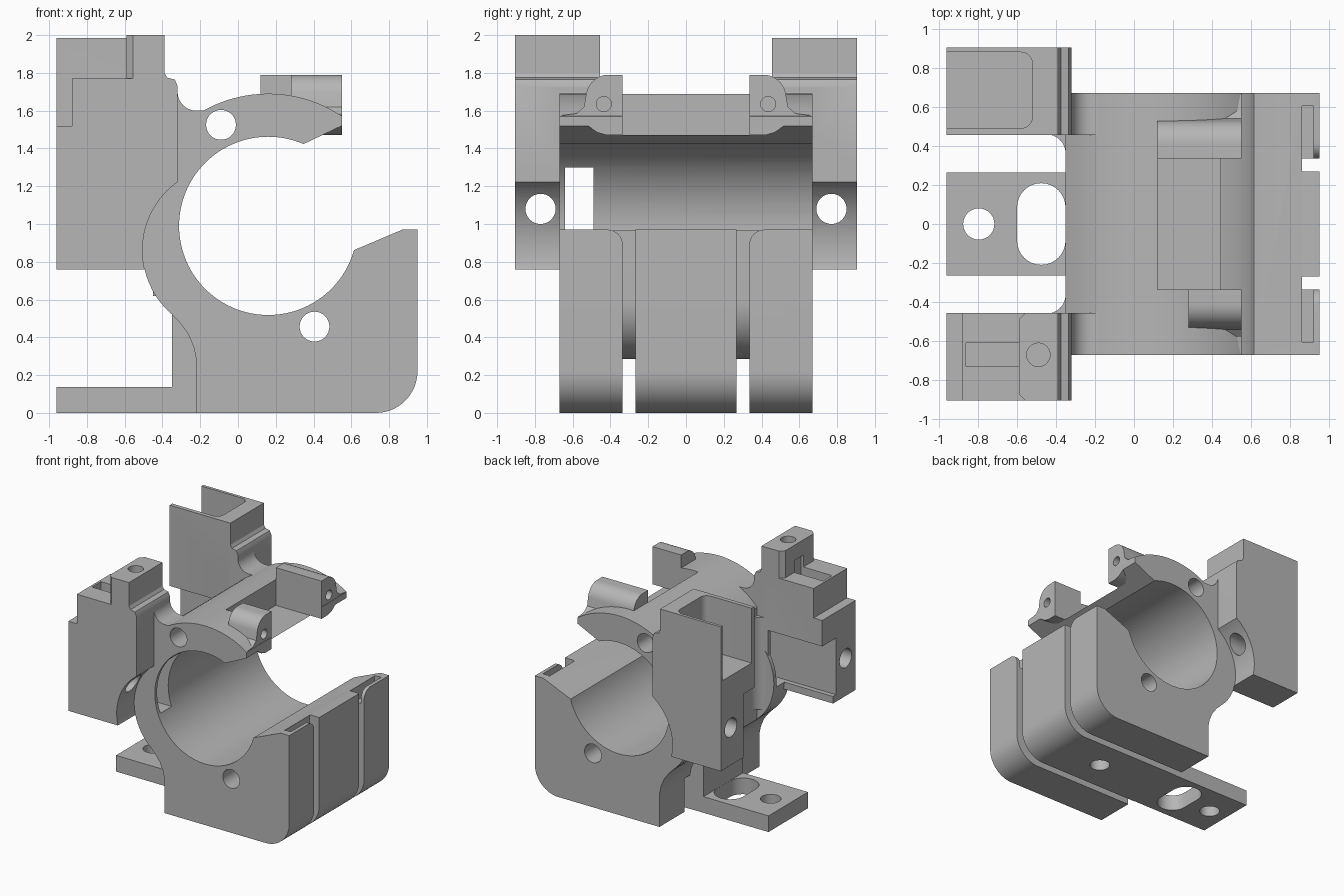
import bpy, bmesh, math

if "Cube" in bpy.data.objects:
    bpy.data.objects.remove(bpy.data.objects["Cube"])

grey = bpy.data.materials.new("plain_grey")
grey.diffuse_color = (0.47, 0.47, 0.47, 1)
grey.use_nodes = True
grey.node_tree.nodes["Principled BSDF"].inputs["Base Color"].default_value = grey.diffuse_color


def arc(cx, cy, r, a0, a1, n=16):
    return [(cx + r * math.cos(math.radians(a0 + (a1 - a0) * i / n)),
             cy + r * math.sin(math.radians(a0 + (a1 - a0) * i / n))) for i in range(n + 1)]


def disc(cx, cy, r, n=32):
    return arc(cx, cy, r, 0, 360, n)[:-1]


def prism(name, pts, axis, a, b):
    """Extrude a 2D outline along an axis: y uses (x,z), x uses (y,z), z uses (x,y)."""
    place = {'y': lambda p, t: (p[0], t, p[1]),
             'x': lambda p, t: (t, p[0], p[1]),
             'z': lambda p, t: (p[0], p[1], t)}[axis]
    bm = bmesh.new()
    lo = [bm.verts.new(place(p, a)) for p in pts]
    hi = [bm.verts.new(place(p, b)) for p in pts]
    bm.faces.new(lo)
    bm.faces.new(hi)
    n = len(pts)
    for i in range(n):
        j = (i + 1) % n
        bm.faces.new((lo[i], lo[j], hi[j], hi[i]))
    bmesh.ops.recalc_face_normals(bm, faces=bm.faces[:])
    me = bpy.data.meshes.new(name)
    bm.to_mesh(me)
    bm.free()
    me.materials.append(grey)
    ob = bpy.data.objects.new(name, me)
    bpy.context.collection.objects.link(ob)
    return ob


def box(name, x0, x1, y0, y1, z0, z1):
    return prism(name, [(x0, y0), (x1, y0), (x1, y1), (x0, y1)], 'z', z0, z1)


def combine(target, other, op):
    m = target.modifiers.new("bool", 'BOOLEAN')
    m.operation, m.object, m.solver = op, other, 'EXACT'
    bpy.context.view_layer.objects.active = target
    bpy.ops.object.modifier_apply(modifier=m.name)
    bpy.data.objects.remove(other)


def add(t, o):
    combine(t, o, 'UNION')


def cut(t, o):
    combine(t, o, 'DIFFERENCE')


# Main clamp: squared base and open ring in one outline
outline = ([(-0.22, 0)] + arc(0.73, 0.22, 0.22, -90, 0) +
           [(0.95, 0.97), (0.87, 0.97), (0.61, 0.86), (0.16, 0.99), (0.34, 1.42), (0.55, 1.52)] +
           arc(0.16, 0.99, 0.70, 56, 136.8, 28) +
           [(-0.35, 0.52), (-0.31, 0.48), (-0.265, 0.42), (-0.235, 0.35), (-0.22, 0.28)])
body = prism("clamp_body", outline, 'y', -0.67, 0.67)

# Flat relief between the lugs, above the ring opening
cut(body, box("relief", 0.12, 1.0, -0.335, 0.335, 1.47, 1.9))

# Grooves that split the base into three slabs, with slits in the outer slabs
groove = ([(1.1, -0.1), (1.1, 1.1), (0.86, 1.1)] + arc(0.55, 0.595, 0.31, 0, -90) +
          [(-0.5, 0.285), (-0.5, -0.1)])
for s in (-1, 1):
    cut(body, prism("groove", groove, 'y', *sorted((s * 0.268, s * 0.335))))
    cut(body, box("slit", 0.86, 0.92, *sorted((s * 0.33, s * 0.605)), 0.85, 1.1))
    corner = [(s * 0.32, 0.87)] + [(s * y, z) for y, z in arc(0.415, 0.89, 0.08, 180, 90, 8)] + \
             [(s * 0.415, 1.05), (s * 0.32, 1.05)]
    cut(body, prism("slab_corner", corner, 'x', 0.87, 1.1))

# Mounting tongue and the spine above it
add(body, box("spine", -0.35, 0.0, -0.265, 0.265, 0.0, 0.56))
add(body, box("tongue", -0.96, -0.3, -0.265, 0.265, 0.0, 0.137))
cut(body, prism("tongue_hole", disc(-0.795, 0, 0.08), 'z', -0.1, 0.3))
cut(body, prism("tongue_slot", arc(-0.475, 0.085, 0.124, 0, 180) + arc(-0.475, -0.085, 0.124, 180, 360),
                'z', -0.1, 0.3))
cut(body, prism("base_hole", disc(0.36, 0, 0.08), 'z', -0.1, 0.2))

# Side webs joining the ring to the blocks
web_top = ([(-0.4, 0.9), (-0.4, 1.77), (-0.36, 1.765), (-0.33, 1.75), (-0.32, 1.72)] +
           arc(-0.22, 1.70, 0.10, 180, 270, 10) + [(-0.18, 1.60), (0.0, 1.55), (0.0, 0.9)])
bulge = disc(-0.06, 0.86, 0.446, 64)
for s in (-1, 1):
    y0, y1 = sorted((s * 0.455, s * 0.67))
    add(body, prism("web_bulge", bulge, 'y', y0, y1))
    add(body, prism("web_top", web_top, 'y', y0, y1))
    fillet = [(x, s * y) for x, y in arc(-0.45, 0.36, 0.10, 0, 90, 8)] + [(-0.45, s * 0.5), (-0.3, s * 0.5),
                                                                       (-0.3, s * 0.36)]
    add(body, prism("web_fillet", fillet, 'z', 0.62, 1.4))

# Side blocks: narrow lower part with a curved relief, wide upper part
shoulder = [(-0.39, 1.80), (-0.375, 1.775), (-0.335, 1.765), (-0.32, 1.73), (-0.32, 1.3)]
front_top = [(-0.96, 1.3), (-0.96, 1.52), (-0.88, 1.52), (-0.88, 1.77), (-0.59, 1.77),
             (-0.59, 2.0), (-0.39, 2.0)] + shoulder
back_top = [(-0.96, 1.3), (-0.96, 1.985), (-0.39, 1.985)] + shoulder
for s, top in ((-1, front_top), (1, back_top)):
    lower = box("lower_block", -0.96, -0.32, *sorted((s * 0.6, s * 0.905)), 0.76, 1.3)
    cut(lower, prism("relief", bulge, 'y', *sorted((s * 0.5, s * 1.0))))
    cut(lower, prism("cross_hole", disc(s * 0.77, 1.08, 0.08), 'x', -1.1, 0.0))
    upper = prism("upper_block", top, 'y', *sorted((s * 0.455, s * 0.905)))
    if s < 0:
        # Slot and screw hole in the front block, chamfered post
        cut(upper, box("slot", -0.86, -0.57, -0.73, -0.61, 1.62, 1.77 + 0.1))
        cut(upper, prism("post_hole", disc(-0.49, -0.67, 0.06), 'z', 1.7, 2.1))
        for y, d in ((-0.905, 1), (-0.455, -1)):
            cut(upper, prism("chamfer", [(-0.62, y - d * 0.02), (-0.555, y - d * 0.02),
                                         (-0.555, y), (-0.59, y + d * 0.035), (-0.62, y + d * 0.035)],
                             'z', 1.77, 2.1))
    else:
        # Open rounded pocket in the back block
        pocket = ([(-1.1, 0.49)] + arc(-0.58, 0.55, 0.06, -90, 0, 6) +
                  arc(-0.58, 0.82, 0.06, 0, 90, 6) + [(-1.1, 0.88)])
        cut(upper, prism("pocket", pocket, 'z', 1.52, 2.1))
    add(lower, upper)
    add(body, lower)

# Hinge lugs with pin holes on the ring end
for s, x0 in ((-1, 0.28), (1, 0.12)):
    lug = ([(0.335, 1.47), (0.335, 1.79)] + arc(0.41, 1.67, 0.12, 90, 10, 10) +
           [(0.54, 1.62), (0.58, 1.585), (0.66, 1.575), (0.66, 1.52), (0.52, 1.52), (0.47, 1.485), (0.42, 1.47)])
    add(body, prism("lug", [(s * y, z) for y, z in lug], 'x', x0, 0.55))
    cut(body, prism("pin_hole", disc(s * 0.435, 1.635, 0.04, 20), 'x', 0.3, 0.7))

# Main bore, lengthwise bolt holes and the side window
cut(body, prism("bore", disc(0.16, 0.99, 0.472, 96), 'y', -0.8, 0.8))
for x, z in ((-0.09, 1.525), (0.405, 0.457)):
    cut(body, prism("bolt_hole", disc(x, z, 0.079), 'y', -0.8, 0.8))
cut(body, box("window", -1.1, 0.0, -0.64, -0.49, 0.82, 1.3))

# Smooth curved faces, keep machined edges sharp
bpy.ops.object.select_all(action='DESELECT')
body.select_set(True)
bpy.context.view_layer.objects.active = body
bpy.ops.object.shade_smooth_by_angle(angle=math.radians(25))
